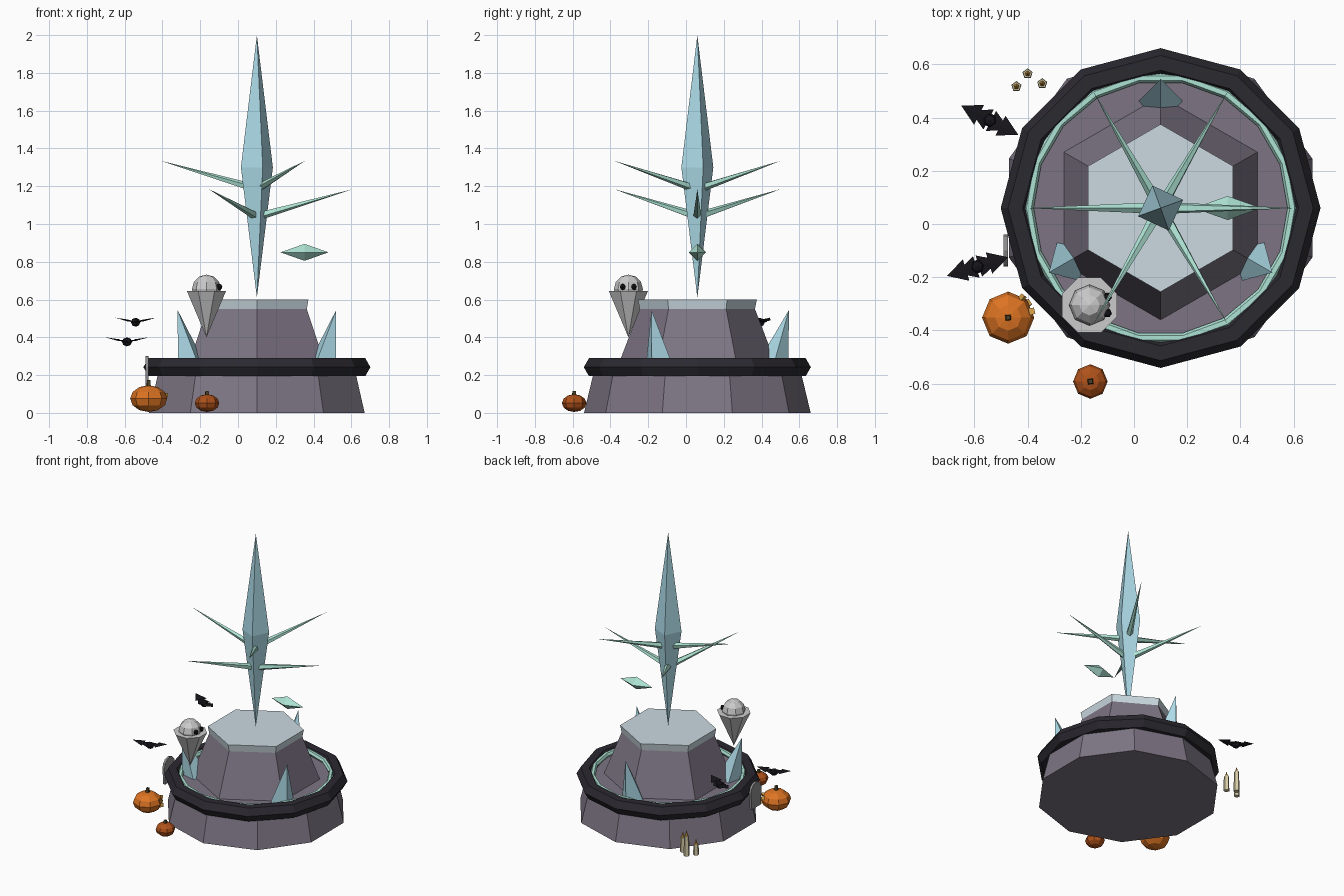
import bpy, bmesh
from math import sin, cos, pi, radians
from mathutils import Vector, Matrix

if "Cube" in bpy.data.objects:
    bpy.data.objects.remove(bpy.data.objects["Cube"])

CX, CY = 0.10, 0.06


def mat(name, hexcol):
    c = [int(hexcol[i:i + 2], 16) / 255 for i in (0, 2, 4)]
    m = bpy.data.materials.new(name)
    m.diffuse_color = [((v + 0.055) / 1.055) ** 2.4 for v in c] + [1]
    m.use_nodes = True
    m.node_tree.nodes["Principled BSDF"].inputs["Base Color"].default_value = m.diffuse_color
    return m


STONE, DARK = mat("stone", "7d7584"), mat("dark_rim", "2b2930")
PALE, ICE, MINT = mat("pale_cap", "cbdae1"), mat("ice", "addbe8"), mat("mint", "ade3d3")
WHITE, BLACK = mat("ghost_white", "e2e4e2"), mat("black", "17151b")
ORANGE, RUST = mat("orange", "dd7423"), mat("rust", "b0521a")
STEM, WAX, GOLD = mat("stem", "4a4025"), mat("wax", "d8cda8"), mat("gold", "d09a45")
GREY = mat("slab_grey", "8d8d8f")


def loft(name, prof, n, m, origin=(0, 0, 0), axis=(0, 0, 1), rot=0, squash=None):
    """Rings of n points; prof = (radius, distance along axis)."""
    bm = bmesh.new()
    rings = []
    for r, t in prof:
        k = n if r > 0 else 1
        rings.append([bm.verts.new((r * cos(rot + 2 * pi * i / n), r * sin(rot + 2 * pi * i / n), t))
                      for i in range(k)])
    for a, b in zip(rings, rings[1:]):
        for i in range(n):
            j = (i + 1) % n
            if len(a) == 1:
                bm.faces.new((a[0], b[j], b[i]))
            elif len(b) == 1:
                bm.faces.new((a[i], a[j], b[0]))
            else:
                bm.faces.new((a[i], a[j], b[j], b[i]))
    if len(rings[0]) > 1:
        bm.faces.new(rings[0][::-1])
    if len(rings[-1]) > 1:
        bm.faces.new(rings[-1])
    q = Vector((0, 0, 1)).rotation_difference(Vector(axis).normalized())
    bm.transform(Matrix.Translation(origin) @ Matrix.Diagonal((*(squash or (1, 1, 1)), 1)) @ q.to_matrix().to_4x4())
    bmesh.ops.recalc_face_normals(bm, faces=bm.faces)
    me = bpy.data.meshes.new(name)
    bm.to_mesh(me)
    bm.free()
    me.materials.append(m)
    ob = bpy.data.objects.new(name, me)
    bpy.context.collection.objects.link(ob)
    return ob


def spike(name, p0, p1, r, n, m, rot=0):
    d = Vector(p1) - Vector(p0)
    return loft(name, [(r, 0), (0, d.length)], n, m, p0, d, rot)


def ball(name, c, r, n, rings, m, sz=1):
    prof = [(r * sin(pi * i / rings) if 0 < i < rings else 0, -r * cos(pi * i / rings)) for i in range(rings + 1)]
    return loft(name, prof, n, m, c, squash=(1, 1, sz))


def polar(r, deg, z):
    return (CX + r * cos(radians(deg)), CY + r * sin(radians(deg)), z)


def torus(name, R, r, n, k, z, m):
    bpy.ops.mesh.primitive_torus_add(location=(CX, CY, z), major_radius=R, minor_radius=r,
                                     major_segments=n, minor_segments=k)
    ob = bpy.context.object
    ob.name = name
    ob.data.materials.append(m)


# Stone pedestal, rims and cap
O = (CX, CY, 0)
loft("lower_base", [(0.6, 0), (0.54, 0.25)], 10, STONE, O, rot=pi / 2)
torus("dark_rim", 0.546, 0.055, 12, 6, 0.242, DARK)
torus("mint_rim", 0.495, 0.018, 18, 6, 0.266, MINT)
loft("upper_base", [(0.424, 0.24), (0.305, 0.55)], 6, STONE, O, rot=pi / 2)
loft("cap", [(0.305, 0.55), (0.315, 0.6)], 6, PALE, O, rot=pi / 2)

# Central crystal with six branches
loft("spire", [(0, 0.61), (0.09, 1.3), (0, 2.0)], 4, ICE, O, rot=radians(20))
for i in range(6):
    z0, z1 = (1.05, 1.185) if i % 2 == 0 else (1.195, 1.335)
    spike("branch", polar(0.035, i * 60, z0), polar(0.51, i * 60, z1), 0.022, 5, MINT)
loft("floating_crystal", [(0, -0.127), (0.045, 0), (0, 0.127)], 4, MINT, (0.352, CY, 0.85), (1, 0, 0))

# Ice shards around the terrace
for a in (90, 210, 330):
    spike("shard", polar(0.40, a, 0.24), polar(0.485, a, 0.545), 0.085, 4, ICE, radians(a))

# Ghost facing right
G = (-0.167, -0.305, 0)
loft("ghost_body", [(0, 0.40), (0.112, 0.645)], 8, WHITE, G, rot=pi / 8)
ball("ghost_head", (G[0], G[1], 0.655), 0.077, 8, 6, WHITE)
for s in (-1, 1):
    ball("ghost_eye", (-0.1, G[1] + s * 0.03, 0.667), 0.017, 6, 4, BLACK)

# Pumpkins with stems
for x, y, r, m in ((-0.473, -0.352, 0.098, ORANGE), (-0.164, -0.592, 0.065, RUST)):
    ball("pumpkin", (x, y, 0.005 + r * 0.72), r, 8, 6, m, 0.72)
    loft("pumpkin_stem", [(0.016, r * 1.35), (0.011, r * 1.78)], 4, STEM, (x, y, 0), rot=0.9)

# Carved face on the large pumpkin
for a, z, r in ((14, 0.095, 0.017), (54, 0.095, 0.017), (34, 0.055, 0.02)):
    d = Vector((cos(radians(a)), sin(radians(a)), 0))
    loft("pumpkin_face", [(r, 0), (r * 0.8, 0.025)], 3, GOLD, Vector((-0.473, -0.352, z)) + d * 0.078, d)

# Candles with pointed flames
for x, y, h in ((-0.442, 0.517, 0.075), (-0.40, 0.565, 0.145), (-0.345, 0.528, 0.105)):
    loft("candle", [(0.02, 0), (0.018, h)], 5, WAX, (x, y, 0), rot=pi / 2)
    loft("flame", [(0.011, h), (0, h + 0.04)], 5, GOLD, (x, y, 0), rot=pi / 2)

# Bats: small body and two flat barbed wings
for x, y, z, a in ((-0.542, 0.39, 0.48, -27), (-0.588, -0.16, 0.376, 17)):
    M = Matrix.Translation((x, y, z)) @ Matrix.Rotation(radians(a), 4, 'Z')
    parts = [ball("bat_body", (0, 0, 0), 0.028, 6, 4, BLACK, 0.85)]
    for s in (-1, 1):
        for x0, x1, w in ((0.005, 0.085, 0.042), (0.045, 0.12, 0.042)):
            up = 0.2
            wing = loft("bat_wing", [(w, 0), (0, x1 - x0)], 4, BLACK, (0, 0, 0), (s, 0, 0), squash=(1, 1, 0.12))
            for v in wing.data.vertices:
                v.co.x += s * x0
                v.co.z += abs(v.co.x) * up
            parts.append(wing)
    for p in parts:
        p.data.transform(M)

# Small round-topped slab leaning on the base
slab = loft("slab", [(0.06, -0.008), (0.06, 0.008)], 12, GREY, (-0.482, -0.1, 0.24), (1, 0, 0))
for v in slab.data.vertices:
    if v.co.z < 0.235:
        v.co.z = 0.12
